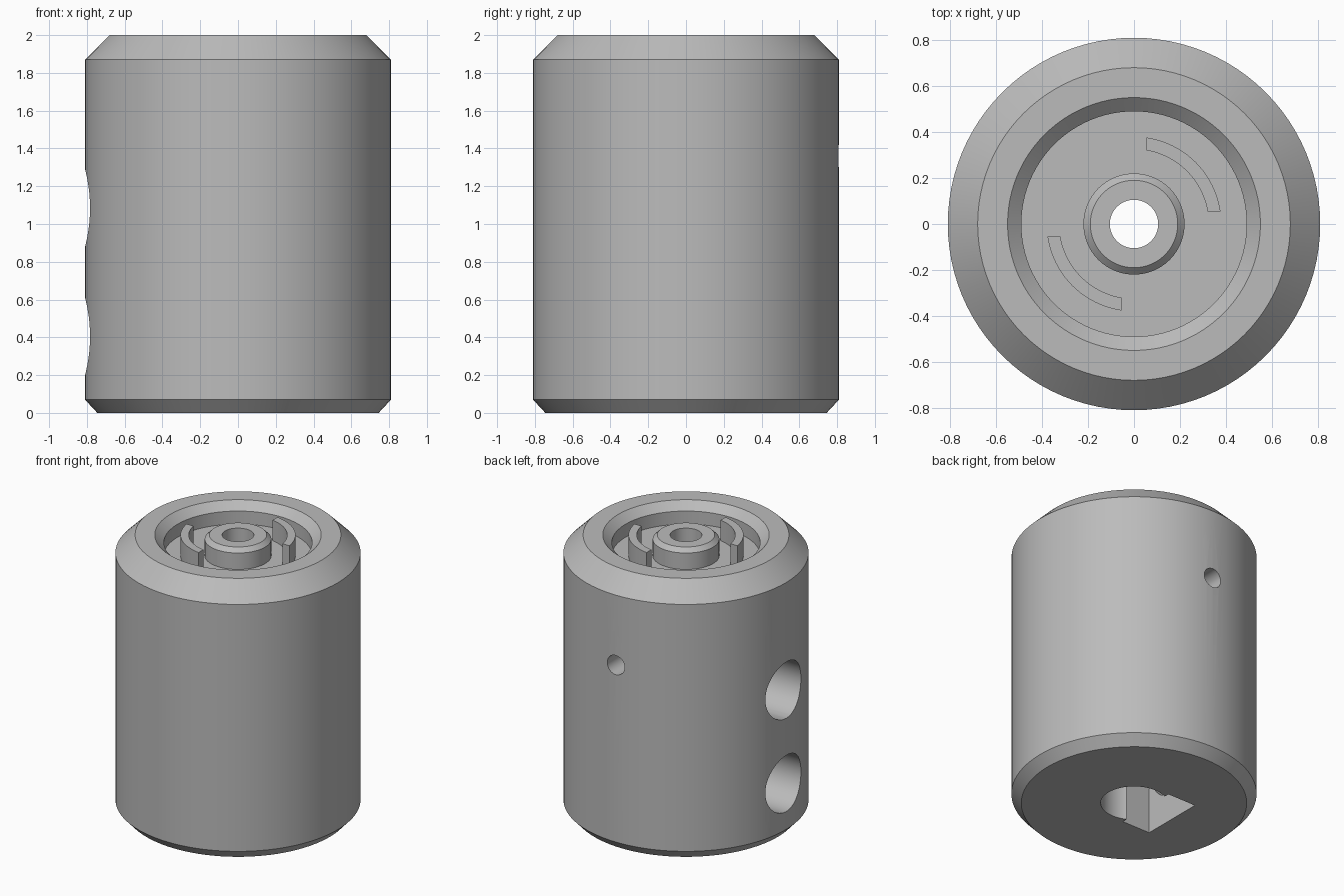
import bpy, bmesh, math
from mathutils import Matrix, Vector

cube = bpy.data.objects.get("Cube")
if cube:
    bpy.data.objects.remove(cube, do_unlink=True)

GREY = (0.5, 0.5, 0.5, 1.0)
mat = bpy.data.materials.new("plain grey")
mat.use_nodes = True
mat.diffuse_color = GREY
mat.node_tree.nodes["Principled BSDF"].inputs["Base Color"].default_value = GREY

R = 0.81
SEGMENTS = 96


def add_object(name, bm):
    bmesh.ops.recalc_face_normals(bm, faces=bm.faces)
    mesh = bpy.data.meshes.new(name)
    bm.to_mesh(mesh)
    bm.free()
    mesh.materials.append(mat)
    obj = bpy.data.objects.new(name, mesh)
    bpy.context.collection.objects.link(obj)
    return obj


def lathe(name, profile):
    """Revolve a closed (radius, height) outline around z."""
    bm = bmesh.new()
    rings = []
    for i in range(SEGMENTS):
        a = math.tau * i / SEGMENTS
        rings.append([bm.verts.new((r * math.cos(a), r * math.sin(a), z)) for r, z in profile])
    n = len(profile)
    for i in range(SEGMENTS):
        cur, nxt = rings[i], rings[(i + 1) % SEGMENTS]
        for j in range(n):
            k = (j + 1) % n
            bm.faces.new((cur[j], nxt[j], nxt[k], cur[k]))
    return add_object(name, bm)


def prism(name, outline, direction, matrix=None):
    """Extrude a flat outline of 3D points along a direction."""
    bm = bmesh.new()
    face = bm.faces.new([bm.verts.new(p) for p in outline])
    out = bmesh.ops.extrude_face_region(bm, geom=[face])
    moved = [v for v in out["geom"] if isinstance(v, bmesh.types.BMVert)]
    bmesh.ops.translate(bm, verts=moved, vec=direction)
    if matrix:
        bm.transform(matrix)
    return add_object(name, bm)


def rod(name, radius, start, end):
    """Cylinder between two points."""
    start, end = Vector(start), Vector(end)
    axis = end - start
    turn = Vector((0, 0, 1)).rotation_difference(axis).to_matrix().to_4x4()
    bm = bmesh.new()
    bmesh.ops.create_cone(bm, cap_ends=True, segments=48, radius1=radius, radius2=radius,
                          depth=axis.length, matrix=Matrix.Translation((start + end) / 2) @ turn)
    return add_object(name, bm)


def cut(target, cutter):
    cutter.hide_render = True
    mod = target.modifiers.new("cut", "BOOLEAN")
    mod.operation = "DIFFERENCE"
    mod.solver = "EXACT"
    mod.object = cutter
    bpy.context.view_layer.objects.active = target
    bpy.ops.object.modifier_apply(modifier=mod.name)
    bpy.data.objects.remove(cutter, do_unlink=True)


def smooth(obj):
    bpy.ops.object.select_all(action="DESELECT")
    obj.select_set(True)
    bpy.context.view_layer.objects.active = obj
    bpy.ops.object.shade_smooth_by_angle(angle=math.radians(25))


# Body: chamfered cylinder, top recess with centre post, stepped bore
FLOOR = 1.85
body = lathe("body", [
    (0.22, 0), (0.745, 0), (R, 0.07), (R, 1.87), (0.68, 2), (0.55, 2), (0.49, 1.945),
    (0.49, FLOOR), (0.22, FLOOR), (0.22, 1.97), (0.19, 2), (0.105, 2),
    (0.105, 1.5), (0.22, 1.5)])

# Square channel beside the bore
cut(body, prism("channel_cutter",
                [(-0.328, -0.235, -0.1), (-0.1, -0.235, -0.1),
                 (-0.1, 0.235, -0.1), (-0.328, 0.235, -0.1)], (0, 0, 1.5)))

# Two large side holes and one small rear hole
for z in (0.405, 1.085):
    cut(body, rod("side_hole_cutter", 0.205, (-1, 0, z), (-0.25, 0, z)))
cut(body, rod("rear_hole_cutter", 0.07, (0, 1, 1.36), (0, 0.15, 1.36)))

# Sloped notch in the lower edge
cut(body, prism("notch_cutter",
                [(0.51, -0.23, -0.1), (1.01, -0.23, -0.1), (1.01, -0.23, 0.4)],
                (0, 0.46, 0), Matrix.Rotation(math.radians(135), 4, "Z")))
smooth(body)

# Two curved ribs in the recess, opposite each other
GAP, INNER, OUTER, STEPS = 0.055, 0.325, 0.38, 20


def arc(radius):
    a0 = math.asin(GAP / radius)
    a1 = math.pi / 2 - a0
    angles = [a0 + (a1 - a0) * i / STEPS for i in range(STEPS + 1)]
    return [(radius * math.cos(a), radius * math.sin(a), FLOOR - 0.02) for a in angles]


for name, turn in (("rear_rib", 0), ("front_rib", math.pi)):
    rib = prism(name, arc(OUTER) + arc(INNER)[::-1], (0, 0, 2 - FLOOR + 0.02),
                Matrix.Rotation(turn, 4, "Z"))
    smooth(rib)
